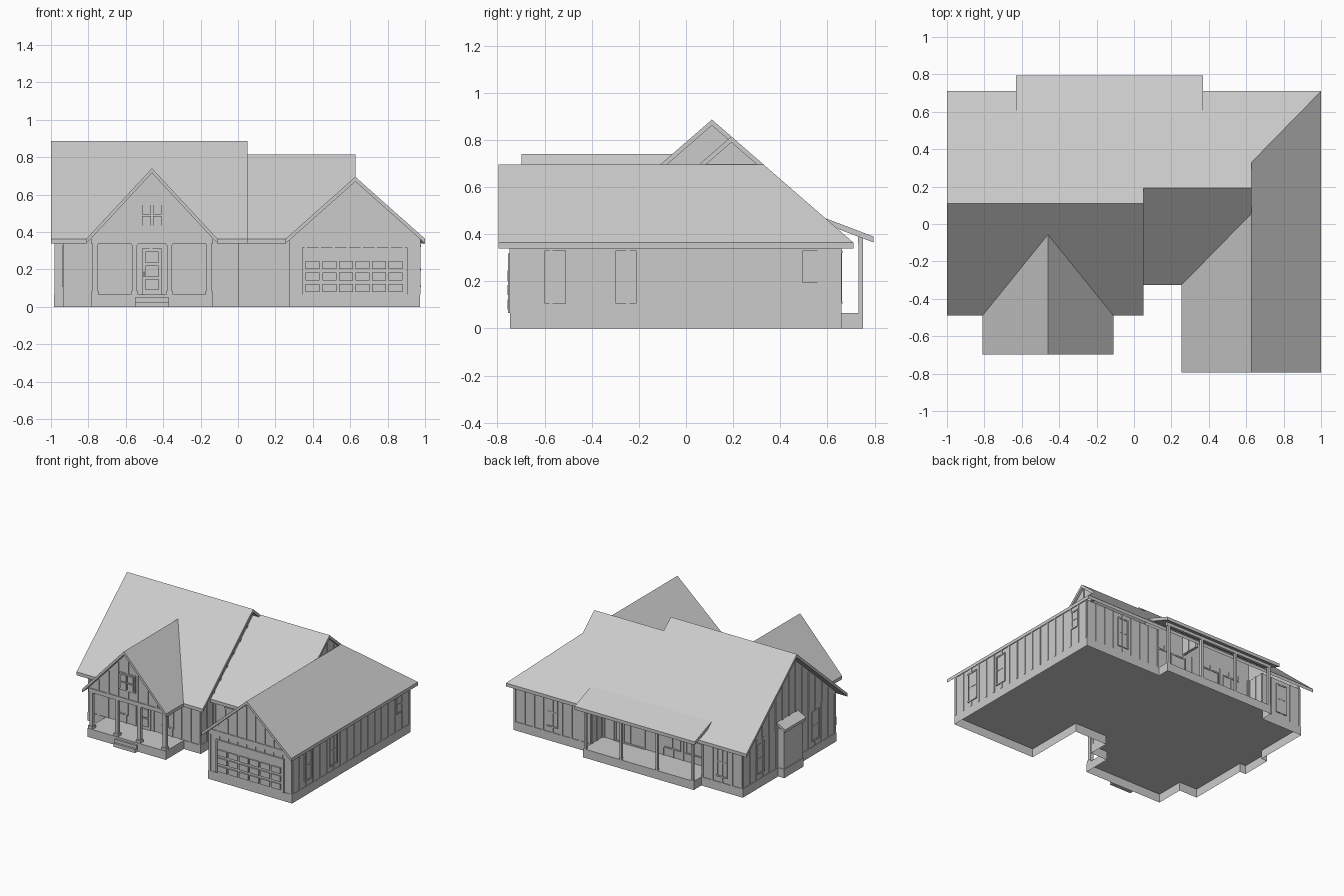
import bpy, bmesh, math
from mathutils import Matrix, Vector

if "Cube" in bpy.data.objects:
    bpy.data.objects.remove(bpy.data.objects["Cube"])

parts = {}


def prism(name, pts, vec, bottom=True, top=True):
    """Extrude a planar outline along vec into the named part."""
    bm = parts.setdefault(name, bmesh.new())
    a = [bm.verts.new(p) for p in pts]
    b = [bm.verts.new(Vector(p) + Vector(vec)) for p in pts]
    n = len(pts)
    for i in range(n):
        bm.faces.new((a[i], a[(i + 1) % n], b[(i + 1) % n], b[i]))
    if bottom:
        bm.faces.new(a[::-1])
    if top:
        bm.faces.new(b)


def box(name, x0, x1, y0, y1, z0, z1, m=Matrix()):
    pts = [m @ Vector(p) for p in ((x0, y0, z0), (x1, y0, z0), (x1, y1, z0), (x0, y1, z0))]
    prism(name, pts, (0, 0, z1 - z0))


def facing(x, y, side):
    """Local frame on a wall: x runs along it, -y points outward."""
    turn = {'front': 0, 'right': 90, 'back': 180, 'left': -90}[side]
    return Matrix.Translation((x, y, 0)) @ Matrix.Rotation(math.radians(turn), 4, 'Z')


# Roof planes: each is a plan outline lifted by a height function
T, EAVE, K = 0.025, 0.364, 0.87
RY, RY2, RX, PX = 0.115, 0.1975, 0.6275, -0.46
RIDGE, GR, PR = EAVE + K * 0.6, 0.695, 0.741
KG, KP = (GR - EAVE) / 0.3725, (PR - EAVE) / 0.35
back = lambda x, y: EAVE + K * (0.715 - y)
front = lambda x, y: EAVE + K * (y + 0.485)
front2 = lambda x, y: EAVE + K * (y + 0.32)
garage = lambda x, y: GR - KG * abs(x - RX)
porch = lambda x, y: PR - KP * abs(x - PX)
lean = lambda x, y: 0.466 - 0.38 * (y - 0.6)


def roof(name, h, pts):
    prism(name, [(x, y, h(x, y)) for x, y in pts], (0, 0, -T))


VP = (PR - EAVE) / K - 0.485
VG, HG = (GR - EAVE) / K - 0.32, 0.715 - (GR - EAVE) / K
roof('back_roof', back, [(-1, .715), (1, .715), (RX, HG), (RX, RY2), (.05, RY2), (.05, RY), (-1, RY)])
roof('main_front_roof', front, [(-1, -.485), (-.81, -.485), (PX, VP), (-.11, -.485), (.05, -.485), (.05, RY), (-1, RY)])
roof('middle_front_roof', front2, [(0, -.32), (.255, -.32), (RX, VG), (RX, RY2), (0, RY2)])
roof('garage_roof', garage, [(.255, -.79), (RX, -.79), (RX, VG), (.255, -.32)])
roof('garage_roof', garage, [(RX, -.79), (1, -.79), (1, .715), (RX, HG)])
roof('porch_roof', porch, [(-.81, -.693), (PX, -.693), (PX, VP), (-.81, -.485)])
roof('porch_roof', porch, [(PX, -.693), (-.11, -.693), (-.11, -.485), (PX, VP)])
roof('back_porch_roof', lean, [(-.63, .6), (.37, .6), (.37, .8), (-.63, .8)])

# Hollow foundation skirt with the floor and porch slabs on top, plus steps
base = [(-.935, -.445), (-.785, -.445), (-.785, -.66), (-.135, -.66), (-.135, -.445), (.005, -.445),
        (.005, -.285), (.275, -.285), (.275, -.742), (.973, -.742), (.973, .665), (.33, .665), (.33, .755),
        (-.59, .755), (-.59, .665), (-.935, .665), (-.935, .245), (-.985, .245), (-.985, .015), (-.935, .015)]
prism('foundation', [(x, y, 0) for x, y in base], (0, 0, .065), bottom=False)
box('front_steps', -.55, -.37, -.675, -.66, 0, .05)
box('front_steps', -.55, -.37, -.69, -.675, 0, .027)

# Walls, open at top and bottom
WT, BY = 0.362, 0.52
walls = [(-.93, -.44), (0, -.44), (0, -.28), (.28, -.28), (.28, -.738), (.97, -.738), (.97, .66),
         (.33, .66), (.33, BY), (-.59, BY), (-.59, .66), (-.93, .66)]
prism('walls', [(x, y, .065) for x, y in walls], (0, 0, WT - .065), bottom=False, top=False)
box('back_porch_upper_wall', -.59, .33, BY - .01, BY, WT, .5)

# Chimney chase on the left wall with a lean-to cap
box('side_chase', -.98, -.925, .02, .24, .065, .36)
prism('chase_cap', [(-1, .005, .35), (-.925, .005, .39), (-.925, .005, .41), (-1, .005, .37)], (0, .25, 0))


def batten(m, x, z0, z1):
    if z1 - z0 > .02:
        box('battens', x - .007, x + .007, -.005, .002, z0, z1, m)


# Board-and-batten strips on every wall run
for i, p in enumerate(walls):
    p, q = Vector(p), Vector(walls[(i + 1) % len(walls)])
    length = (q - p).length
    m = Matrix.Translation((p.x, p.y, 0)) @ Matrix.Rotation(math.atan2(q.y - p.y, q.x - p.x), 4, 'Z')
    n = max(1, round(length / .08))
    for k in range(n + 1):
        batten(m, .008 + (length - .016) * k / n, .065, WT)


def gable(side, pos, a0, a1, apex, ridge, slope, z0):
    """Gable wall on plane pos, spanning a0..a1, with battens up to the roof."""
    h = lambda a: ridge - slope * abs(a - apex) - T
    out = [(a0, z0), (a1, z0), (a1, h(a1)), (apex, h(apex)), (a0, h(a0))]
    if side == 'front':
        prism('gable_walls', [(a, pos, z) for a, z in out], (0, .02, 0))
    else:
        prism('gable_walls', [(pos, a, z) for a, z in out], (.02 if side == 'left' else -.02, 0, 0))
    n = round((a1 - a0) / .08)
    for k in range(1, n):
        a = a0 + (a1 - a0) * k / n
        m = facing(a, pos, side) if side == 'front' else facing(pos, a, side)
        batten(m, 0, z0, h(a) - .005)


gable('left', -.93, -.44, .66, RY, RIDGE, K, WT - .01)
gable('right', 0, -.44, .66, RY, RIDGE, K, WT - .01)
gable('right', .61, VG - .02, HG + .02, RY2, EAVE + K * .5175, K, .66)
gable('front', -.738, .28, .97, RX, GR, KG, .345)
gable('front', -.645, -.785, -.135, PX, PR, KP, .345)
box('gable_trim', .28, .97, -.745, -.735, .345, .38)


def window(x, y, side, w, z0, z1, cols=1, rows=2):
    """Framed window or glazed door with glazing bars."""
    m, h, t = facing(x, y, side), w / 2, .01
    box('window_glass', -h, h, -.003, .004, z0, z1, m)
    for s in (-1, 1):
        box('window_frames', s * h - t / 2, s * h + t / 2, -.007, .002, z0, z1, m)
    for z in (z0, z1):
        box('window_frames', -h - t / 2, h + t / 2, -.008, .002, z - t / 2, z + t / 2, m)
    for k in range(1, cols):
        c = -h + w * k / cols
        box('window_frames', c - .004, c + .004, -.006, .002, z0, z1, m)
    for k in range(1, rows):
        c = z0 + (z1 - z0) * k / rows
        box('window_frames', -h, h, -.006, .002, c - .004, c + .004, m)


for y in (-.55, -.25):
    window(.97, y, 'right', .08, .11, .325)
window(.97, .535, 'right', .06, .2, .325)
for x in (-.65, -.27):
    window(x, -.44, 'front', .09, .13, .31, 2)
window(.14, -.28, 'front', .09, .13, .31, 2)
window(PX, -.645, 'front', .12, .43, .55, 2)
# Raised panes of the gable window
for x in (-.512, -.455):
    for z in (.436, .494):
        box('gable_panes', x, x + .047, -.66, -.64, z, z + .05)
for x in (.65, -.76):
    window(x, .66, 'back', .08, .11, .325)
for x in (-.43, -.25):
    window(x, BY, 'back', .13, .13, .32, 2)
window(.1, BY, 'back', .24, .07, .32, 2, 1)
for y in (.45, -.2):
    window(-.93, y, 'left', .08, .11, .325)

# Front door with panels and handle
box('front_door', -.51, -.41, -.45, -.44, .065, .315)
for z in (.09, .16, .235):
    box('front_door', -.495, -.425, -.46, -.449, z, z + .06)
box('door_handle', -.505, -.499, -.465, -.449, .16, .19)

# Garage door: slab, frame and a grid of raised panels
box('garage_door', .35, .9, -.743, -.736, .065, .31)
for x in (.343, .897):
    box('garage_frame', x, x + .01, -.75, -.736, .065, .315)
box('garage_frame', .343, .907, -.75, -.736, .307, .317)
for r in range(3):
    for c in range(6):
        x, z = .362 + .0885 * c, .08 + .061 * r
        box('garage_panels', x, x + .075, -.753, -.742, z, z + .043)

# Front porch posts, beams, ceiling and corner braces
posts = (-.765, -.553, -.367, -.155)
for i, x in enumerate(posts):
    box('porch_posts', x - .013, x + .013, -.65, -.624, .065, .35)
    box('porch_posts', x - .019, x + .019, -.656, -.618, .065, .085)
    for s in (-1, 1):
        if 0 <= i + s < 4:
            e = x + s * .013
            prism('porch_braces', [(e, -.645, .345), (e + s * .02, -.645, .345), (e + s * .006, -.645, .339),
                                   (e, -.645, .325)], (0, .016, 0))
box('porch_beams', -.785, -.135, -.652, -.622, .335, .365)
for x in (-.765, -.155):
    box('porch_beams', x - .015, x + .015, -.63, -.44, .335, .365)
box('porch_ceiling', -.785, -.135, -.63, -.44, .35, .36)

# Back porch posts and beam
for x in (-.575, -.28, .02, .315):
    box('back_porch_posts', x - .01, x + .01, .737, .755, .065, .37)
box('back_porch_beam', -.59, .33, .735, .755, .36, .387)

# Turn every collected part into an object, centred front to back
for name, bm in parts.items():
    bmesh.ops.recalc_face_normals(bm, faces=bm.faces)
    mesh = bpy.data.meshes.new(name)
    bm.to_mesh(mesh)
    bm.free()
    obj = bpy.data.objects.new(name, mesh)
    obj.location.y = -.005
    bpy.context.collection.objects.link(obj)
